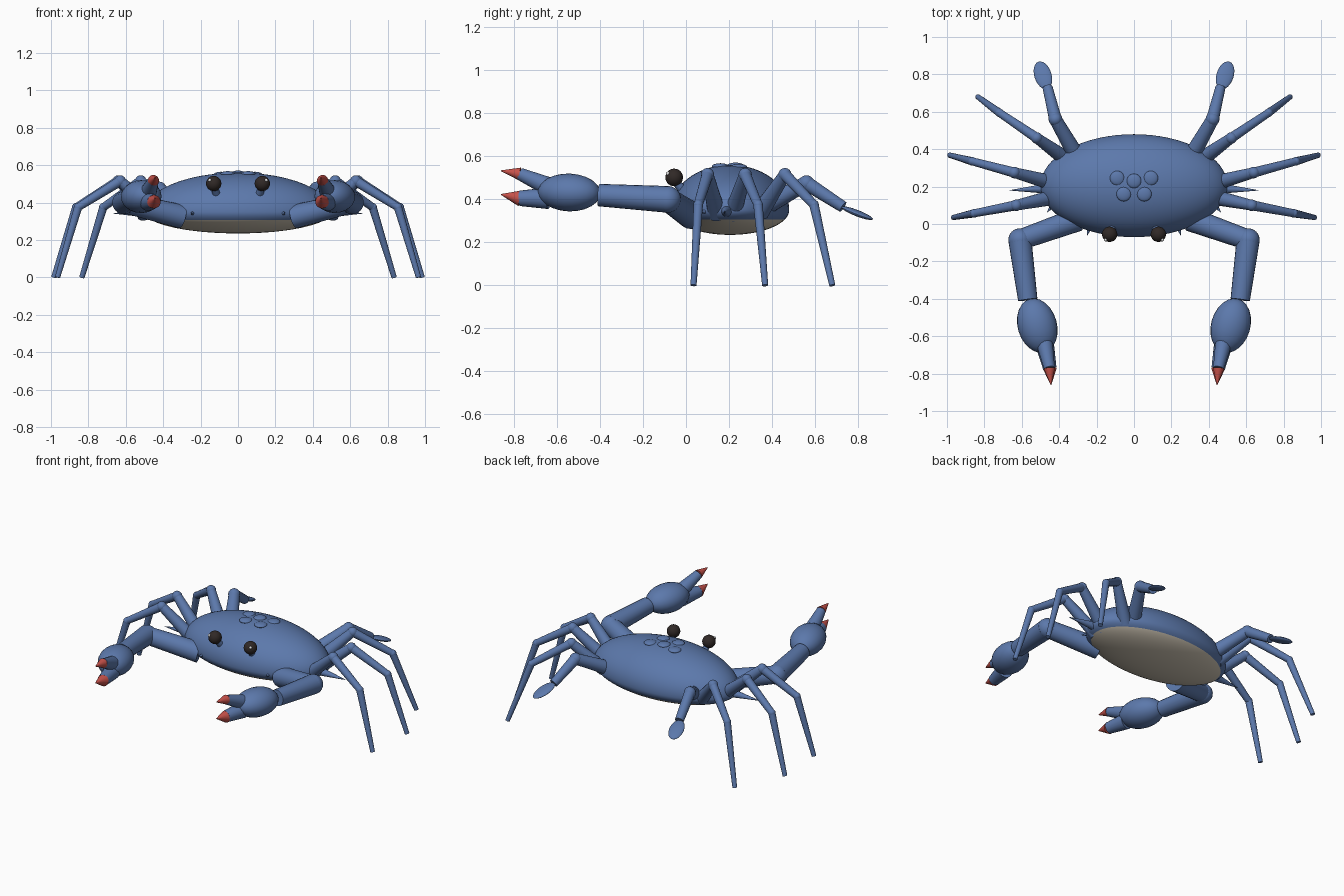
import bpy, bmesh, math
from mathutils import Vector, Matrix

if "Cube" in bpy.data.objects:
    bpy.data.objects.remove(bpy.data.objects["Cube"])


def material(name, rgb):
    m = bpy.data.materials.new(name)
    m.diffuse_color = (*rgb, 1)
    m.use_nodes = True
    m.node_tree.nodes["Principled BSDF"].inputs["Base Color"].default_value = m.diffuse_color
    return m


BLUE = material("shell blue", (0.107, 0.19, 0.41))
RED = material("claw tip red", (0.58, 0.085, 0.07))
CREAM = material("belly cream", (0.60, 0.54, 0.44))
BLACK = material("eye black", (0.03, 0.022, 0.02))
WHITE = material("eye glint white", (0.9, 0.9, 0.9))


def finish(bm, name, mats):
    me = bpy.data.meshes.new(name)
    bm.to_mesh(me)
    bm.free()
    for m in mats:
        me.materials.append(m)
    ob = bpy.data.objects.new(name, me)
    bpy.context.collection.objects.link(ob)
    bpy.ops.object.select_all(action='DESELECT')
    ob.select_set(True)
    bpy.context.view_layer.objects.active = ob
    bpy.ops.object.shade_smooth_by_angle(angle=math.radians(40))
    return ob


def aim(direction):
    return Vector(direction).to_track_quat('Z', 'Y').to_matrix().to_4x4()


def ball(name, center, radii, mat=BLUE, axis=(0, 0, 1), seg=24):
    """Ellipsoid whose local z points along axis."""
    bm = bmesh.new()
    bmesh.ops.create_uvsphere(bm, u_segments=seg, v_segments=seg // 2, radius=1)
    bm.transform(Matrix.Translation(center) @ aim(axis) @ Matrix.Diagonal((*radii, 1)))
    return finish(bm, name, [mat])


def limb(name, a, b, r1, r2, mat=BLUE, seg=20):
    """Tapered segment from a to b."""
    a, b = Vector(a), Vector(b)
    bm = bmesh.new()
    bmesh.ops.create_cone(bm, cap_ends=True, segments=seg, radius1=r1, radius2=r2,
                          depth=(b - a).length)
    bm.transform(Matrix.Translation((a + b) / 2) @ aim(b - a))
    return finish(bm, name, [mat])


# Body: ellipsoid with domed back and shallow belly, cream below a set height
CY, CZ = 0.205, 0.35
bm = bmesh.new()
bmesh.ops.create_uvsphere(bm, u_segments=64, v_segments=40, radius=1)
for v in bm.verts:
    h = 0.21 if v.co.z > 0 else 0.115
    v.co = (v.co.x * 0.5, CY + v.co.y * 0.275, CZ + v.co.z * h)
for f in bm.faces:
    f.material_index = int(f.calc_center_median().z < 0.307)
finish(bm, "body_shell", [BLUE, CREAM])

# Bumps on the back
for i, (x, y, z) in enumerate([(-.09, .245, .551), (.09, .245, .551), (0, .23, .557),
                               (-.055, .16, .554), (.055, .16, .554)]):
    ball(f"back_bump_{i + 1}", (x, y, z), (.039, .039, .014))

# Walking legs: hip, knee, ankle, tip
LEGS = {
    "front": [(.42, .145, .33), (.63, .10, .515), (.855, .057, .375), (.965, .035, 0)],
    "middle": [(.42, .215, .33), (.64, .275, .515), (.865, .335, .375), (.985, .368, 0)],
    "rear": [(.36, .345, .34), (.52, .46, .515), (.72, .595, .375), (.835, .68, 0)],
}

for side, s in (("left", -1), ("right", 1)):
    def p(x, y, z):
        return Vector((x * s, y, z))

    # Eyes on stalks
    limb(f"eye_stalk_{side}", p(.10, .02, .40), p(.13, -.055, .49), .024, .018)
    ball(f"eye_{side}", p(.13, -.055, .502), (.041,) * 3, BLACK)
    ball(f"eye_glint_{side}", p(.151, -.084, .52), (.009,) * 3, WHITE, seg=12)

    # Shell spines
    limb(f"side_spine_{side}", p(.46, .19, .345), p(.665, .18, .342), .028, .001)
    for i, (x, y) in enumerate([(.25, -.062), (.36, -.015), (.465, .062)]):
        tip = p(x, y, .343)
        d = (tip - p(x * .75, .205, .343)).normalized()
        limb(f"edge_spine_{i + 1}_{side}", tip - d * .07, tip, .02, .001, seg=12)

    # Walking legs
    for name, pts in LEGS.items():
        hip, knee, ankle, tip = [p(*q) for q in pts]
        limb(f"{name}_leg_upper_{side}", hip, knee, .042, .028)
        ball(f"{name}_leg_knee_{side}", knee, (.031,) * 3, seg=16)
        limb(f"{name}_leg_middle_{side}", knee, ankle, .027, .021)
        ball(f"{name}_leg_ankle_{side}", ankle, (.023,) * 3, seg=16)
        limb(f"{name}_leg_lower_{side}", ankle, tip, .022, .014)

    # Swimming leg with paddle
    hip, knee, ankle = p(.30, .35, .36), p(.42, .56, .475), p(.462, .73, .365)
    limb(f"swim_leg_upper_{side}", hip, knee, .045, .034)
    ball(f"swim_leg_knee_{side}", knee, (.037,) * 3, seg=16)
    limb(f"swim_leg_middle_{side}", knee, ankle, .034, .027)
    bm = bmesh.new()
    bmesh.ops.create_uvsphere(bm, u_segments=24, v_segments=12, radius=1)
    bm.transform(Matrix.Translation(p(.487, .795, .336))
                 @ Matrix.Rotation(-s * math.radians(18), 4, 'Z')
                 @ Matrix.Rotation(math.radians(-21), 4, 'X')
                 @ Matrix.Diagonal((.046, .082, .014, 1)))
    finish(bm, f"swim_paddle_{side}", [BLUE])

    # Claw arm
    shoulder, elbow, wrist = p(.30, .025, .325), p(.61, -.085, .40), p(.568, -.405, .42)
    limb(f"arm_upper_{side}", shoulder, elbow, .064, .055)
    ball(f"arm_elbow_{side}", elbow, (.062,) * 3)
    limb(f"arm_fore_{side}", elbow, wrist, .062, .052)
    palm = p(.517, -.543, .432)
    ball(f"claw_palm_{side}", palm, (.105, .088, .148), axis=p(-.08, -.28, .01))

    # Pincer fingers with red tips
    for name, a, b, c, r1, r2 in [
            ("upper", (.478, -.64, .46), (.452, -.772, .518), (.444, -.86, .533), .044, .029),
            ("lower", (.478, -.64, .405), (.45, -.772, .405), (.444, -.86, .423), .05, .036)]:
        limb(f"{name}_finger_{side}", p(*a), p(*b), r1, r2)
        limb(f"{name}_finger_tip_{side}", p(*b), p(*c), r2 + .001, .002, RED)
